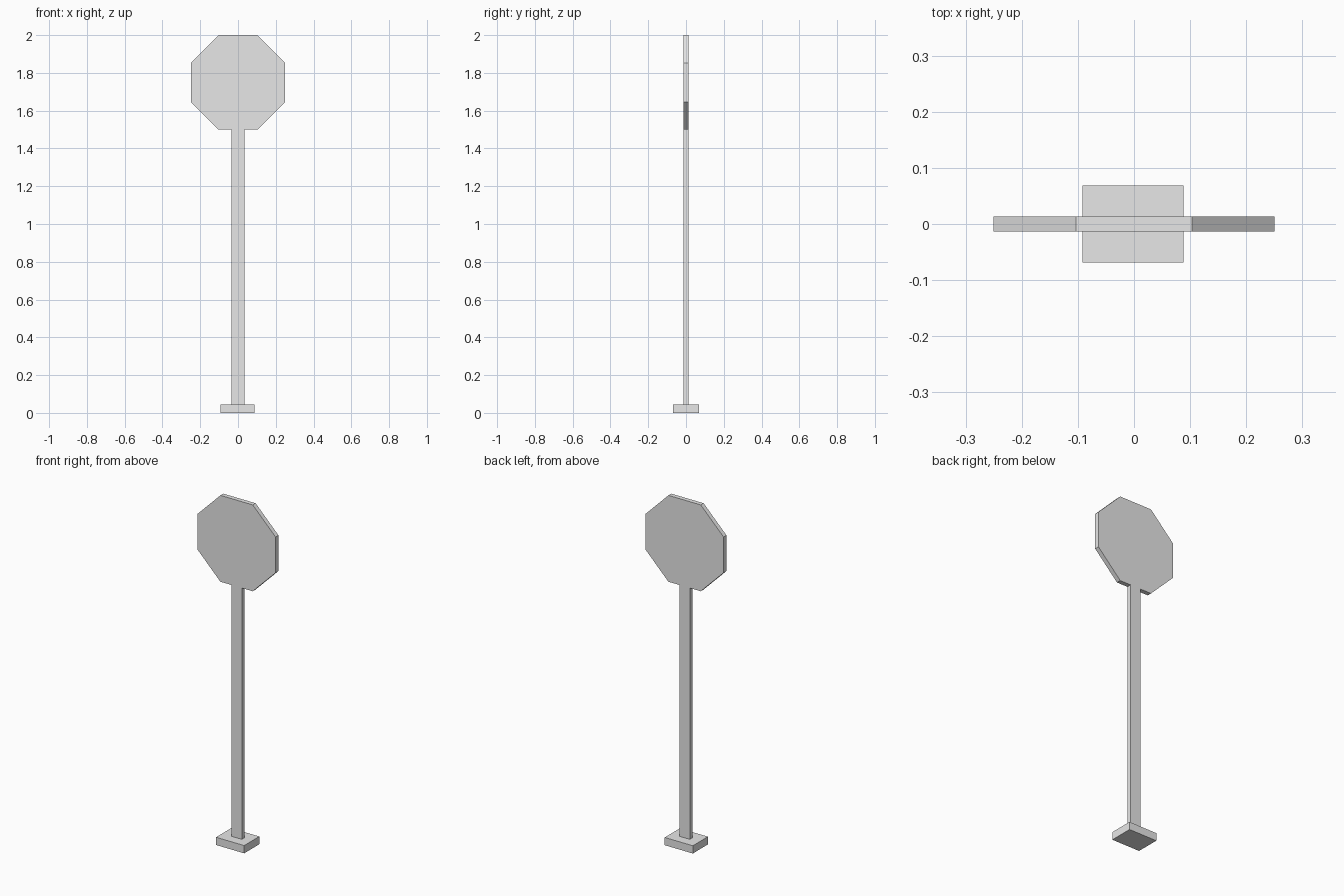
import bpy
import bmesh
from math import radians, sin, cos
from mathutils import Vector

cube = bpy.data.objects.get("Cube")
if cube:
    bpy.data.objects.remove(cube, do_unlink=True)

grey = bpy.data.materials.new("light_grey")
grey.use_nodes = True
grey.diffuse_color = (0.8, 0.8, 0.8, 1)
grey.node_tree.nodes["Principled BSDF"].inputs["Base Color"].default_value = (0.8, 0.8, 0.8, 1)


def extrude_outline(name, outline, depth, x=0):
    """Extrude an x-z outline along y, centred on y = 0."""
    bm = bmesh.new()
    face = bm.faces.new([bm.verts.new((px + x, -depth / 2, pz)) for px, pz in outline])
    result = bmesh.ops.extrude_face_region(bm, geom=[face])
    moved = [v for v in result["geom"] if isinstance(v, bmesh.types.BMVert)]
    bmesh.ops.translate(bm, verts=moved, vec=Vector((0, depth, 0)))
    bmesh.ops.recalc_face_normals(bm, faces=bm.faces)
    mesh = bpy.data.meshes.new(name)
    bm.to_mesh(mesh)
    bm.free()
    mesh.materials.append(grey)
    obj = bpy.data.objects.new(name, mesh)
    bpy.context.collection.objects.link(obj)
    return obj


# Foot plate
base_top = 0.045
half_base = 0.09
extrude_outline("base", [(-half_base, 0), (half_base, 0),
                         (half_base, base_top), (-half_base, base_top)], 0.138, x=-0.002)

# Octagonal sign and flat post share one outline, so their faces are flush
apothem, sign_z, half_post = 0.25, 1.75, 0.034
radius = apothem / cos(radians(22.5))
angles = [radians(-67.5 + 45 * i) for i in range(8)]
octagon = [(radius * cos(a), sign_z + radius * sin(a)) for a in angles]
sign_bottom = sign_z - apothem
post = [(-half_post, sign_bottom), (-half_post, base_top),
        (half_post, base_top), (half_post, sign_bottom)]
extrude_outline("sign_and_post", octagon + post, 0.026)
